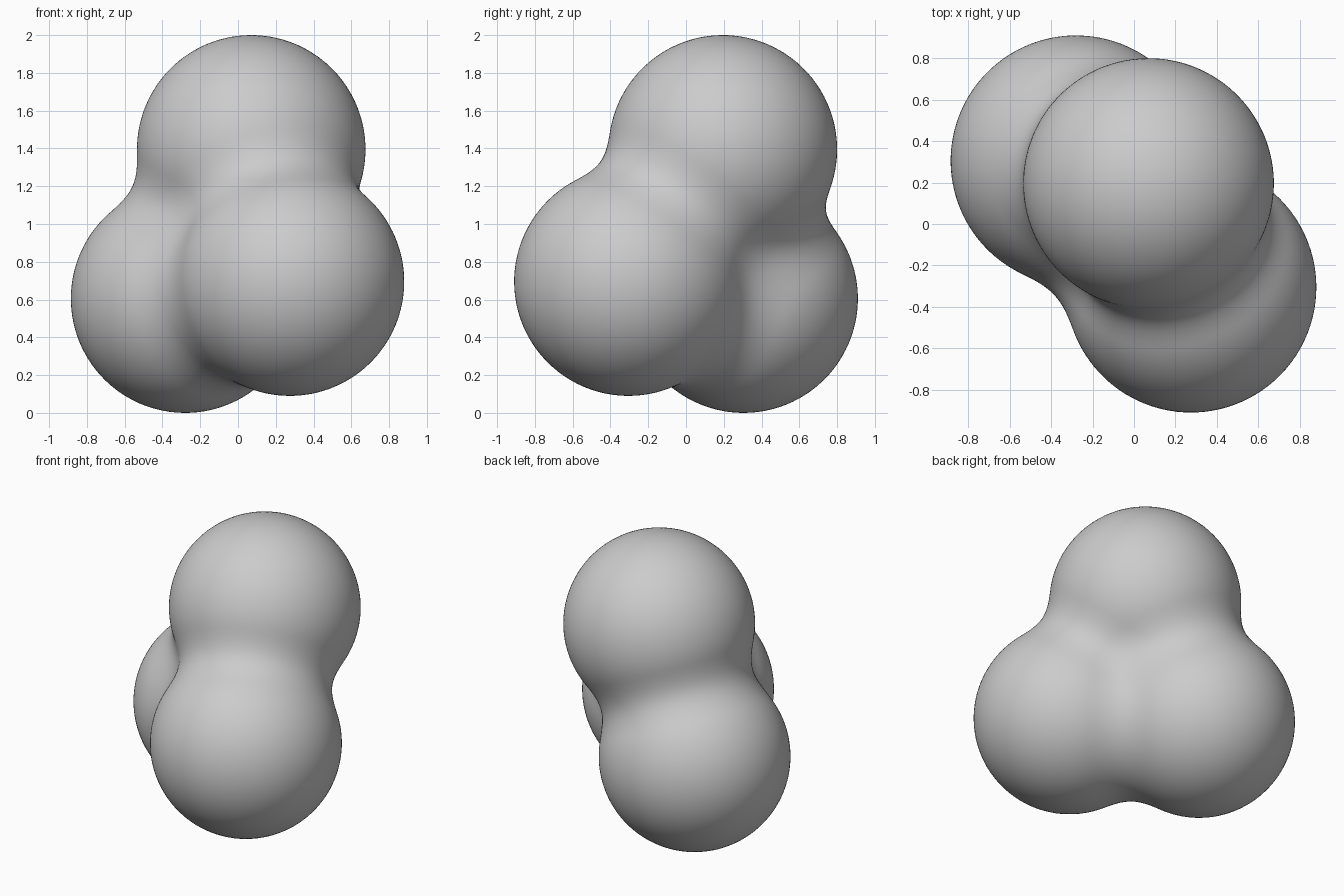
import bpy
import bmesh
from functools import reduce
from mathutils import Vector

if "Cube" in bpy.data.objects:
    bpy.data.objects.remove(bpy.data.objects["Cube"], do_unlink=True)

# Three equal lobes that melt into one another
RADIUS = 0.605
BLEND = 0.22
LOBES = [
    Vector((0.07, 0.195, 1.395)),    # top
    Vector((0.275, -0.305, 0.695)),  # front left
    Vector((-0.28, 0.305, 0.605)),   # back right
]
CORE = sum(LOBES, Vector()) / len(LOBES)


def smooth_union(a, b):
    h = max(BLEND - abs(a - b), 0.0) / BLEND
    return min(a, b) - h * h * BLEND / 4


def distance(point):
    return reduce(smooth_union, [(point - c).length - RADIUS for c in LOBES])


def surface_point(direction):
    """Bisect along a ray from the core to the blended surface."""
    near, far = 0.0, 2.0
    for _ in range(22):
        mid = (near + far) / 2
        if distance(CORE + direction * mid) < 0:
            near = mid
        else:
            far = mid
    return CORE + direction * near


# Blended body: an icosphere pushed out onto the lobes
bm = bmesh.new()
bmesh.ops.create_icosphere(bm, subdivisions=6, radius=1)
for vert in bm.verts:
    vert.co = surface_point(vert.co.normalized())
for face in bm.faces:
    face.smooth = True
mesh = bpy.data.meshes.new("blended_lobes")
bm.to_mesh(mesh)
bm.free()
body = bpy.data.objects.new("blended_lobes", mesh)
bpy.context.collection.objects.link(body)

# Plain grey finish
grey = bpy.data.materials.new("plain_grey")
grey.use_nodes = True
colour = (0.6, 0.6, 0.6, 1)
grey.diffuse_color = colour
grey.node_tree.nodes["Principled BSDF"].inputs["Base Color"].default_value = colour
mesh.materials.append(grey)
